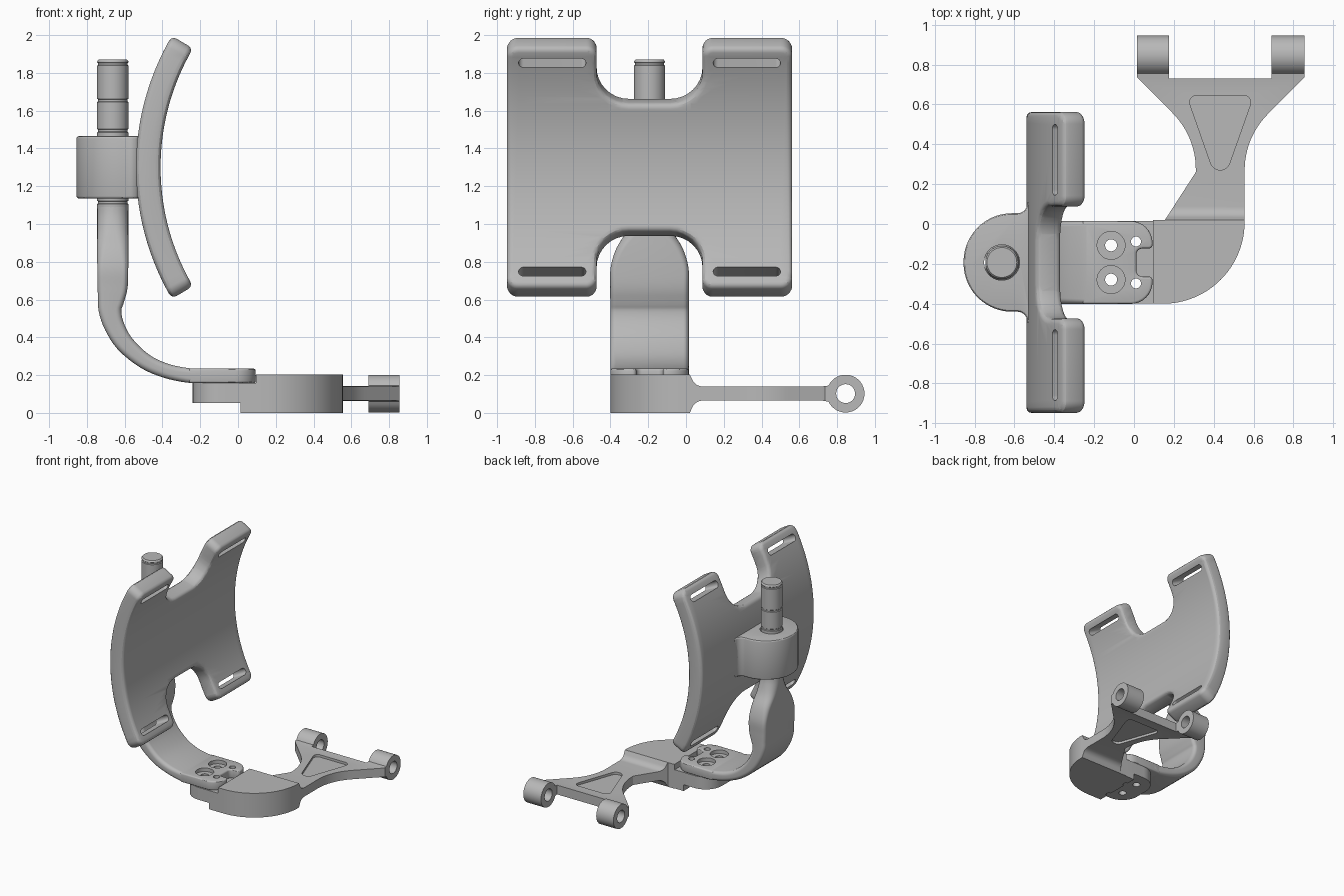
import bpy, bmesh, math
from mathutils import Vector

cube = bpy.data.objects.get("Cube")
if cube:
    bpy.data.objects.remove(cube, do_unlink=True)

grey = bpy.data.materials.new("plain_grey")
grey.use_nodes = True
tone = (0.48, 0.48, 0.48, 1)
grey.diffuse_color = tone
grey.node_tree.nodes["Principled BSDF"].inputs["Base Color"].default_value = tone
MID_Y = -0.193   # centre line of the support
POST_X = -0.663
parts = []


def make(name, bm):
    bmesh.ops.recalc_face_normals(bm, faces=bm.faces[:])
    me = bpy.data.meshes.new(name)
    bm.to_mesh(me)
    bm.free()
    me.materials.append(grey)
    ob = bpy.data.objects.new(name, me)
    bpy.context.collection.objects.link(ob)
    return ob


def bake(ob):
    bpy.context.view_layer.update()
    dg = bpy.context.evaluated_depsgraph_get()
    me = bpy.data.meshes.new_from_object(ob.evaluated_get(dg))
    ob.modifiers.clear()
    ob.data = me


def rounded(points, steps=8):
    """Closed outline from (x, y, corner radius)."""
    out = []
    for i, (x, y, r) in enumerate(points):
        p = Vector((x, y))
        if not r:
            out.append(p)
            continue
        a = (Vector(points[i - 1][:2]) - p).normalized()
        b = (Vector(points[(i + 1) % len(points)][:2]) - p).normalized()
        half = a.angle(b) / 2
        c = p + (a + b).normalized() * r / math.sin(half)
        v = p + a * r / math.tan(half) - c
        w = p + b * r / math.tan(half) - c
        start = math.atan2(v.y, v.x)
        turn = math.remainder(math.atan2(w.y, w.x) - start, math.tau)
        for k in range(steps + 1):
            t = start + turn * k / steps
            out.append(c + r * Vector((math.cos(t), math.sin(t))))
    return out


def circle(u, v, r, n=40):
    return [(u + r * math.cos(math.tau * k / n), v + r * math.sin(math.tau * k / n)) for k in range(n)]


def prism(name, outline, low, high, axis="z", bevel=0):
    place = {"z": lambda u, v, w: (u, v, w), "x": lambda u, v, w: (w, u, v)}[axis]
    bm = bmesh.new()
    ends = [[bm.verts.new(place(u, v, w)) for u, v in outline] for w in (low, high)]
    n = len(outline)
    bm.faces.new(ends[0])
    bm.faces.new(ends[1])
    for i in range(n):
        j = (i + 1) % n
        bm.faces.new((ends[0][i], ends[0][j], ends[1][j], ends[1][i]))
    ob = make(name, bm)
    if bevel:
        m = ob.modifiers.new("edges", "BEVEL")
        m.width, m.segments, m.limit_method, m.angle_limit = bevel, 3, "ANGLE", math.radians(40)
        bake(ob)
    return ob


def combine(ob, tool, operation="DIFFERENCE"):
    m = ob.modifiers.new("cut", "BOOLEAN")
    m.operation, m.object, m.solver = operation, tool, "EXACT"
    bake(ob)
    bpy.data.objects.remove(tool, do_unlink=True)


def skin(name, rings):
    bm = bmesh.new()
    loops = [[bm.verts.new(p) for p in ring] for ring in rings]
    n = len(loops[0])
    for a, b in zip(loops, loops[1:]):
        for i in range(n):
            j = (i + 1) % n
            bm.faces.new((a[i], a[j], b[j], b[i]))
    bm.faces.new(loops[0])
    bm.faces.new(loops[-1])
    return make(name, bm)


# Curved back plate: flat outline with slots, then bent round a vertical arc
quarter = [(0, 0.357, 0), (0.28, 0.357, 0.17), (0.28, 0.695, 0.055), (0.755, 0.695, 0.06)]
right = quarter[1:] + [(u, -v, r) for u, v, r in reversed(quarter[1:])]
left = [(-u, -v, r) for u, v, r in right]
back_plate = prism("back_plate", rounded(right + left), 0, 0.13, bevel=0.028)
for sy in (-1, 1):
    for sz in (-1, 1):
        u, v = sy * 0.515, sz * 0.602
        slot = [(u + a * 0.178, v + b * 0.028, 0.027) for a, b in ((-1, -1), (1, -1), (1, 1), (-1, 1))]
        combine(back_plate, prism("slot", rounded(slot), -0.1, 0.3))
bm = bmesh.new()
bm.from_mesh(back_plate.data)
bmesh.ops.triangulate(bm, faces=bm.faces[:])
for k in range(-16, 17):
    bmesh.ops.bisect_plane(bm, geom=bm.verts[:] + bm.edges[:] + bm.faces[:],
                           plane_co=(0, k * 0.04, 0), plane_no=(0, 1, 0))
for vert in bm.verts:
    u, v, w = vert.co
    radius, angle = 1.24 + w, v / 1.305
    vert.co = (0.83 - radius * math.cos(angle), MID_Y + u, 1.3 + radius * math.sin(angle))
bmesh.ops.recalc_face_normals(bm, faces=bm.faces[:])
bm.to_mesh(back_plate.data)
bm.free()

# Clamp block flaring into the plate
side = [(-0.5, 0.31, 0), (-0.535, 0.31, 0), (-0.535, 0.247, 0.05), (-0.855, 0.247, 0.243)]
clamp = [(x, MID_Y + y, r) for x, y, r in side]
clamp += [(x, MID_Y - y, r) for x, y, r in reversed(side)]
clamp_block = prism("clamp_block", rounded(clamp, 14), 1.135, 1.465, bevel=0.015)
combine(clamp_block, prism("bore", circle(POST_X, MID_Y, 0.089), 1, 1.6))

# Post with shallow grooves
profile = [(0.083, 1.07)]
for z in (1.105, 1.485, 1.645, 1.838):
    profile += [(0.083, z), (0.077, z + 0.004), (0.077, z + 0.014), (0.083, z + 0.018)]
profile += [(0.082, 1.862), (0.075, 1.87)]
skin("post", [[(x, y, z) for x, y in circle(POST_X, MID_Y, r)] for r, z in profile])

# Strap sweeping from the post to the foot: x, z, thickness, half width, corner radius
stations = [
    (-0.663, 1.09, 0.165, 0.083, 0.081), (-0.663, 1.04, 0.165, 0.093, 0.078),
    (-0.663, 0.96, 0.165, 0.123, 0.065), (-0.663, 0.87, 0.165, 0.176, 0.045),
    (-0.663, 0.77, 0.164, 0.206, 0.03), (-0.664, 0.67, 0.16, 0.208, 0.03),
    (-0.672, 0.6, 0.14, 0.208, 0.03), (-0.677, 0.54, 0.12, 0.208, 0.03),
    (-0.655, 0.46, 0.106, 0.208, 0.03), (-0.598, 0.365, 0.096, 0.208, 0.03),
    (-0.495, 0.275, 0.083, 0.208, 0.03), (-0.385, 0.224, 0.077, 0.208, 0.03),
    (-0.27, 0.199, 0.077, 0.208, 0.025), (-0.2, 0.197, 0.076, 0.208, 0.02)]


def smooth_path(keys, steps=4):
    keys = [Vector(k) for k in keys]
    out = []
    for i in range(len(keys) - 1):
        a, b, c, d = keys[max(i - 1, 0)], keys[i], keys[i + 1], keys[min(i + 2, len(keys) - 1)]
        for k in range(steps):
            t = k / steps
            out.append(b + (c - a) * (t / 2) + (a * 2 - b * 5 + c * 4 - d) * (t * t / 2)
                       + (b * 3 - a - c * 3 + d) * (t ** 3 / 2))
    return out + [keys[-1]]


path = smooth_path(stations)
rings = []
for i, (x, z, thick, half, r) in enumerate(path):
    p, q = path[max(i - 1, 0)], path[min(i + 1, len(path) - 1)]
    along = Vector((q[0] - p[0], q[1] - p[1])).normalized()
    h = thick / 2
    corners = [(-half, -h, r), (half, -h, r), (half, h, r), (-half, h, r)]
    rings.append([(x - along.y * v, MID_Y + u, z + along.x * v) for u, v in rounded(corners, 6)])
skin("strap", rings)

# Foot with an open notch, and the base it bolts to
foot_half = [(-0.26, 0.208, 0), (0.093, 0.208, 0.11), (0.093, 0.07, 0.02), (0.012, 0.07, 0.03)]
foot = [(x, MID_Y + y, r) for x, y, r in foot_half]
foot += [(x, MID_Y - y, r) for x, y, r in reversed(foot_half)]
strap_foot = prism("strap_foot", rounded(foot), 0.158, 0.235, bevel=0.012)
tongue = [(-0.24, 0.015, 0.15), (0.11, 0.015, 0), (0.11, -0.4, 0), (-0.24, -0.4, 0.15)]
base_tongue = prism("base_tongue", rounded(tongue), 0.053, 0.157)
ledge = [(0.012, 0.015), (0.11, 0.015), (0.11, -0.4), (0.012, -0.4)]
base_ledge = prism("base_ledge", ledge, 0, 0.1)
body = [(0.095, 0.02, 0), (0.555, 0.02, 0), (0.555, -0.4, 0.41), (0.095, -0.4, 0)]
prism("base_body", rounded(body, 24), 0, 0.204)
for sign in (-1, 1):
    y = MID_Y + sign * 0.086
    combine(strap_foot, prism("counterbore", circle(-0.115, y, 0.07), 0.205, 0.3))
    for part in (strap_foot, base_tongue):
        combine(part, prism("bolt_hole", circle(-0.115, y, 0.03), -0.1, 0.4))
    for part in (strap_foot, base_tongue, base_ledge):
        combine(part, prism("pin_hole", circle(0.01, MID_Y + sign * 0.105, 0.025, 24), -0.1, 0.4))

# Forked arm: plan outline crossed with its side profile
plan = [(0.155, 0, 0), (0.155, 0.02, 0), (0.31, 0.26, 0), (0.31, 0.44, 0.4), (0.015, 0.735, 0),
        (0.015, 0.96, 0), (0.175, 0.96, 0), (0.175, 0.73, 0), (0.69, 0.73, 0), (0.69, 0.96, 0),
        (0.855, 0.96, 0), (0.855, 0.735, 0), (0.555, 0.435, 0.4), (0.555, 0, 0)]
forked_arm = prism("forked_arm", rounded(plan, 12), -0.1, 0.3)
elevation = [(0.01, 0, 0), (0.02, 0, 0), (0.05, 0.065, 0.06), (0.72, 0.065, 0)]
for k in range(33):
    t = math.radians(-155 + 310 * k / 32)
    elevation.append((0.845 + 0.1 * math.cos(t), 0.102 + 0.1 * math.sin(t), 0))
elevation += [(0.72, 0.14, 0), (0.05, 0.14, 0.06), (0.02, 0.204, 0), (0.01, 0.204, 0)]
combine(forked_arm, prism("side_profile", rounded(elevation), -0.2, 1.1, "x"), "INTERSECT")
combine(forked_arm, prism("lug_hole", circle(0.845, 0.102, 0.05), -0.3, 1.2, "x"))
pocket = rounded([(0.265, 0.645, 0.035), (0.6, 0.645, 0.035), (0.432, 0.17, 0.05)])
for low, high in ((0.12, 0.3), (-0.1, 0.085)):
    combine(forked_arm, prism("pocket", pocket, low, high))

# Smooth shading with crisp edges
for ob in bpy.context.view_layer.objects:
    ob.select_set(ob.type == "MESH" and grey.name in ob.data.materials)
bpy.context.view_layer.objects.active = back_plate
bpy.ops.object.shade_smooth_by_angle(angle=math.radians(30))
